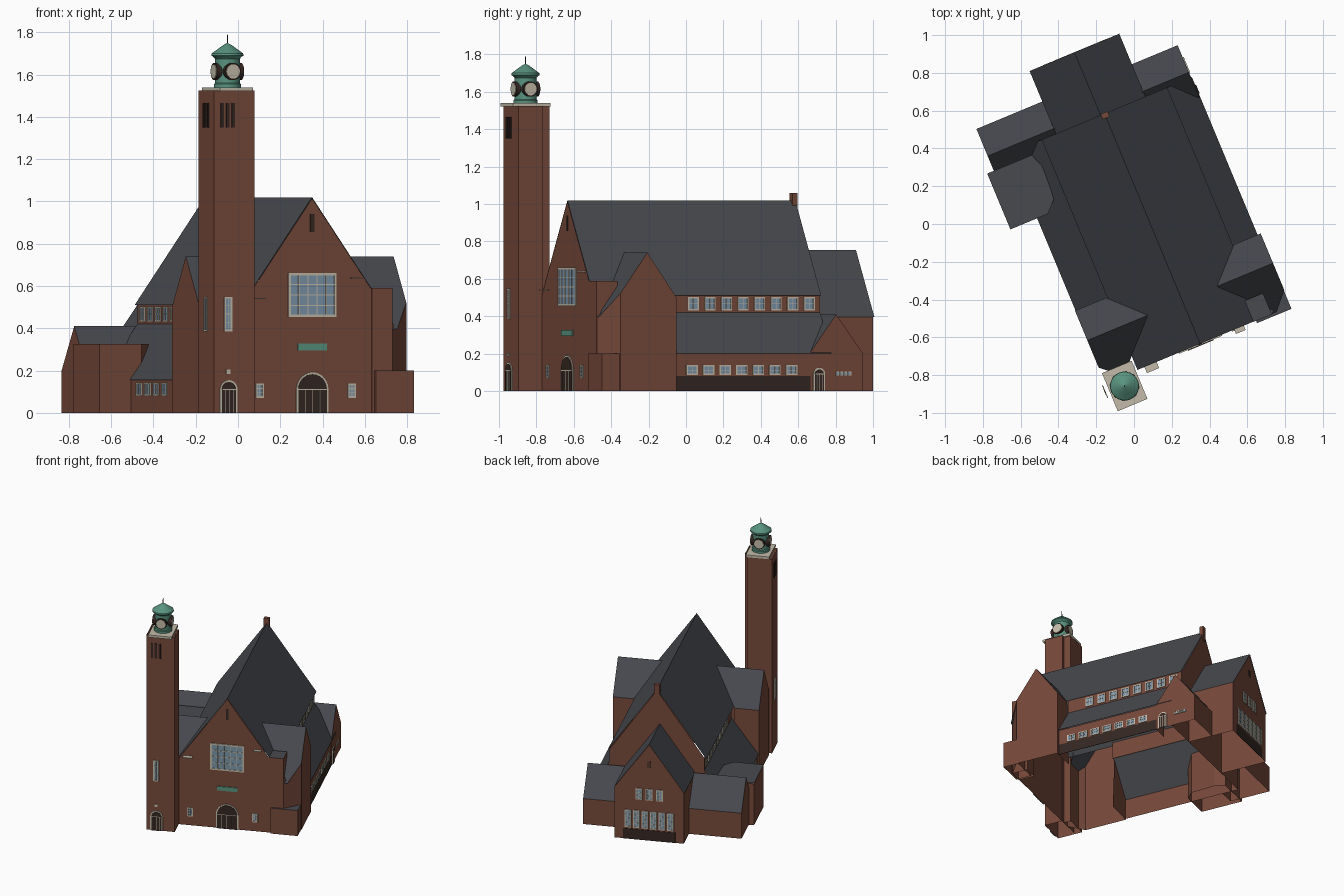
import bpy, bmesh, math
from mathutils import Matrix, Vector

if "Cube" in bpy.data.objects:
    bpy.data.objects.remove(bpy.data.objects["Cube"])

# The church is turned about z: u = across the nave, v = towards the back
ROT = Matrix.Rotation(math.radians(22.6), 4, 'Z')

def mat(name, r, g, b):
    m = bpy.data.materials.new(name)
    m.diffuse_color = (r, g, b, 1)
    m.use_nodes = True
    m.node_tree.nodes["Principled BSDF"].inputs["Base Color"].default_value = m.diffuse_color
    return m

BRICK = mat("brick", .18, .065, .042)
SLATE = mat("slate", .065, .068, .078)
STONE = mat("stone", .55, .5, .4)
GLASS = mat("glass", .2, .3, .4)
DARK = mat("dark", .035, .02, .016)
COPPER = mat("copper", .1, .29, .21)

def faces(name, polys, m):
    """Object from polygons given in building coordinates."""
    bm = bmesh.new()
    for p in polys:
        bm.faces.new([bm.verts.new(ROT @ Vector(q)) for q in p])
    bmesh.ops.remove_doubles(bm, verts=bm.verts, dist=1e-5)
    bmesh.ops.recalc_face_normals(bm, faces=bm.faces)
    me = bpy.data.meshes.new(name)
    bm.to_mesh(me)
    bm.free()
    me.materials.append(m)
    ob = bpy.data.objects.new(name, me)
    bpy.context.collection.objects.link(ob)
    return ob

def sides(pts, z0, z1):
    return [[(*a, z0), (*b, z0), (*b, z1), (*a, z1)] for a, b in zip(pts, pts[1:] + pts[:1])]

def rect(u0, u1, v0, v1):
    return [(u0, v0), (u1, v0), (u1, v1), (u0, v1)]

def box(u0, u1, v0, v1, z0, z1):
    r = rect(u0, u1, v0, v1)
    return sides(r, z0, z1) + [[(*p, z) for p in r] for z in (z0, z1)]

def slab(face, off, outline, d):
    """Shallow panel standing d proud of a wall: face F, B, L or R at offset."""
    def pos(s, z, k):
        return {'F': (s, off - k, z), 'B': (s, off + k, z),
                'R': (off + k, s, z), 'L': (off - k, s, z)}[face]
    n = len(outline)
    return [[pos(*p, d) for p in outline]] + [
        [pos(*outline[i], 0), pos(*outline[(i + 1) % n], 0),
         pos(*outline[(i + 1) % n], d), pos(*outline[i], d)] for i in range(n)]

def windows(name, face, off, centres, z0, z1, w, cols=2, rows=2, t=.004):
    glass, frame = [], []
    for c in centres:
        a, b = c - w / 2, c + w / 2
        glass += slab(face, off, rect(a, b, z0, z1), .003)
        for i in range(cols + 1):
            s = a + w * i / cols
            h = t if i in (0, cols) else t * .4
            frame += slab(face, off, rect(s - h, s + h, z0, z1), .006)
        for i in range(rows + 1):
            z = z0 + (z1 - z0) * i / rows
            h = t if i in (0, rows) else t * .4
            frame += slab(face, off, rect(a - t, b + t, z - h, z + h), .006)
    faces(name + "_glass", glass, GLASS)
    faces(name + "_frames", frame, STONE)

def arch(c, r, top):
    return [(c - r, 0)] + [(c - r * math.cos(math.pi * i / 12), top - r + r * math.sin(math.pi * i / 12))
                           for i in range(13)] + [(c + r, 0)]

def door(name, face, off, c, r, top):
    faces(name + "_surround", slab(face, off, arch(c, r, top), .005), STONE)
    faces(name, slab(face, off, arch(c, r - .009, top - .009), .008), DARK)
    bars = []
    for i in range(-1, 2):
        bars += slab(face, off, rect(c + i * r * .45 - .0015, c + i * r * .45 + .0015, 0, top - r), .01)
    bars += slab(face, off, rect(c - r + .009, c + r - .009, top - r - .002, top - r + .002), .01)
    faces(name + "_bars", bars, STONE)

def spread(a, b, n):
    return [a + (b - a) * i / (n - 1) for i in range(n)]

# Nave: ridge at u = C, steep roof down to the clerestory
C, F, B = .08, -.72, .60
faces("nave_roof", [[(C, F, 1.02), (C, B, 1.02), (C + s * .36, B, .51), (C + s * .36, F, .51)]
                    for s in (1, -1)], SLATE)
faces("nave_front_wall", [[(-.465, F, 0), (.43, F, 0), (.43, F, .52), (C, F, 1.015),
                           (-.32, F, .45), (-.465, F, .4)]], BRICK)
faces("nave_back_wall", [[(-.265, B, 0), (.425, B, 0), (.425, B, .52), (C, B, 1.015), (-.265, B, .52)]], BRICK)
faces("clerestory_walls", [[(u, -.31, .4), (u, B, .4), (u, B, .53), (u, -.31, .53)]
                           for u in (-.265, .425)], BRICK)
faces("ridge_chimney", box(.06, .1, .575, .605, .95, 1.06), BRICK)

# Side aisles with lean-to roofs
for side, ui, uo, ze in (("right", .425, .582, .2), ("left", -.265, -.462, .155)):
    faces(side + "_aisle_roof", [[(ui, -.31, .42), (ui, B, .42), (uo, B, ze), (uo, -.31, ze)]], SLATE)
    w = uo - math.copysign(.008, uo)
    faces(side + "_aisle_walls", [[(w, -.31, 0), (w, B, 0), (w, B, ze), (w, -.31, ze)],
                                  [(w, B, 0), (ui, B, 0), (ui, B, .42), (w, B, ze)]], BRICK)
faces("right_aisle_plinth", slab('R', .574, rect(-.3, .48, 0, .08), .003), DARK)
windows("right_clerestory", 'R', .425, spread(-.135, .535, 8), .435, .5, .055)
windows("left_clerestory", 'L', -.265, spread(-.135, .535, 8), .435, .5, .055)
windows("right_aisle_windows", 'R', .574, spread(-.205, .37, 7), .09, .135, .058)
windows("left_aisle_windows", 'L', -.454, spread(-.19, .12, 4), .085, .14, .06)

# Front transepts: gable outwards, front corner cut diagonally
for side, s, uo, uc in (("right", 1, .6, .49), ("left", -1, -.465, -.36)):
    apex, inner = (uo, -.474, .74), (C + s * .198, -.474, .74)
    faces(side + "_transept_roof", [
        [apex, inner, (C + s * .367, -.304, .5), (uo, -.304, .5)],
        [apex, inner, (C + s * .437, F, .396), (uc, F, .396), (uo, -.63, .522)]], SLATE)
    faces(side + "_transept_walls", [
        [(uo, -.63, 0), (uo, -.63, .522), apex, (uo, -.304, .5), (uo, -.304, 0)],
        [(uo, -.63, 0), (uo, -.63, .522), (uc, F, .396), (uc, F, 0)],
        [(uo, -.304, 0), (uo, -.304, .5), (C + s * .367, -.304, .5), (C + s * .34, -.304, 0)]], BRICK)

# Stair turret and low block at the right front corner
faces("corner_turret", box(.385, .49, -.722, -.6, 0, .59)[:-2], BRICK)
faces("corner_turret_top", [[(*p, .59) for p in rect(.385, .49, -.722, -.6)]], SLATE)
faces("corner_block", sides(rect(.4, .597, -.735, -.62), 0, .2), BRICK)
faces("corner_block_top", [[(*p, .2) for p in rect(.4, .597, -.735, -.62)]], SLATE)

# Choir at the back
K, KB = .058, .955
faces("choir_roof", [[(K, B, .755), (K, KB + .005, .755), (K + s * .257, KB + .005, .395), (K + s * .257, B, .395)]
                     for s in (1, -1)], SLATE)
faces("choir_walls", [[(K - .252, KB, 0), (K + .252, KB, 0), (K + .252, KB, .4), (K, KB, .75), (K - .252, KB, .4)]]
      + [[(K + s * .252, B, 0), (K + s * .252, KB, 0), (K + s * .252, KB, .4), (K + s * .252, B, .4)]
         for s in (1, -1)], BRICK)
faces("choir_plinth", slab('B', KB, rect(K - .19, K + .19, 0, .08), .003), DARK)
windows("choir_lower_windows", 'B', KB, spread(K - .155, K + .155, 6), .095, .225, .042, 2, 4)
windows("choir_upper_windows", 'B', KB, spread(K - .075, K + .075, 3), .32, .4, .042, 2, 3)
faces("choir_slits", [p for c in (-.008, .008) for p in
                      slab('B', KB, rect(K + c - .004, K + c + .004, .57, .62), .003)], DARK)

# Rear wings beside the choir
for side, s, uo, ui in (("right", 1, .577, .31), ("left", -1, -.577, -.194)):
    faces(side + "_wing_roof", [[(ui, .63, .41), (uo, .63, .41), (uo, v, .2), (ui, v, .2)]
                                for v in (.475, .785)], SLATE)
    faces(side + "_wing_walls", [
        [(uo, .475, 0), (uo, .785, 0), (uo, .785, .2), (uo, .63, .41), (uo, .475, .2)],
        [(uo, .785, 0), (ui, .785, 0), (ui, .785, .2), (uo, .785, .2)],
        [(uo, .475, 0), (s * .45, .475, 0), (s * .45, .475, .2), (uo, .475, .2)]], BRICK)
door("wing_door", 'R', .577, .53, .034, .125)
windows("wing_windows", 'R', .577, spread(.635, .705, 4), .085, .102, .016, 1, 1, .002)

# Flat-roofed annex on the left with a cut inner corner
annex = [(-.615, .225), (-.4, .225), (-.34, .285), (-.33, .47), (-.36, .545), (-.615, .545)]
faces("annex_walls", sides(annex, 0, .325), BRICK)
faces("annex_roof", [[(*p, .33) for p in annex]], SLATE)

# Front gable details
windows("great_window", 'F', F, [.08], .46, .655, .235, 5, 4, .006)
windows("front_small_windows", 'F', F, [-.19, .282], .075, .135, .034, 2, 3)
door("main_door", 'F', F, C, .082, .192)
faces("gable_slit", slab('F', F, rect(.07, .09, .855, .94), .003), DARK)
faces("name_plate", slab('F', F, rect(.005, .155, .295, .328), .006), COPPER)
faces("kneeler_stones", box(-.24, -.17, -.755, -.71, .538, .544)
      + box(.275, .33, -.745, -.7, .635, .641), STONE)

# Tower shaft, stepped at the back
shaft = [(-.48, -.856), (-.273, -.856), (-.273, -.715), (-.3, -.715), (-.3, -.665), (-.48, -.665)]
faces("tower_shaft", sides(shaft, 0, 1.525), BRICK)
faces("tower_cap", box(-.46, -.29, -.882, -.664, 1.522, 1.54), STONE)
door("tower_door", 'F', -.856, -.405, .045, .155)
windows("tower_front_window", 'F', -.856, [-.408], .39, .545, .032, 2, 4)
windows("tower_left_window", 'L', -.48, [-.76], .39, .545, .032, 2, 4)
faces("tower_keystone", slab('F', -.856, rect(-.417, -.397, .185, .205), .006), STONE)
faces("tower_louvres", [p for i in (-1, 0, 1) for p in
      slab('F', -.856, rect(-.41 + i * .028 - .008, -.41 + i * .028 + .008, 1.35, 1.465), .004)
      + slab('L', -.48, rect(-.76 + i * .028 - .008, -.76 + i * .028 + .008, 1.35, 1.465), .004)], DARK)

# Copper lantern: turned profile, clock faces on four sides, finial
LU, LV = -.376, -.773
def ring(r, z, n=24):
    return [(LU + r * math.cos(2 * math.pi * i / n), LV + r * math.sin(2 * math.pi * i / n), z) for i in range(n)]
def lathe(name, prof, m):
    polys = []
    for a, b in zip(prof, prof[1:]):
        p, q = ring(*a), ring(*b)
        polys += [[p[i], p[i - 1], q[i - 1], q[i]] for i in range(len(p))]
    ob = faces(name, polys, m)
    bpy.context.view_layer.objects.active = ob
    ob.select_set(True)
    bpy.ops.object.shade_smooth_by_angle(angle=math.radians(30))
    ob.select_set(False)
lathe("lantern", [(.065, 1.54), (.065, 1.555), (.059, 1.56), (.059, 1.675), (.068, 1.685),
                  (.077, 1.69), (.075, 1.7), (.045, 1.722), (.02, 1.74), (.001, 1.75)], COPPER)
lathe("finial", [(.003, 1.745), (.003, 1.765), (.0015, 1.79), (.0003, 1.791)], DARK)
def disc(c, r):
    return [(c + r * math.cos(math.pi * i / 12), 1.615 + r * math.sin(math.pi * i / 12)) for i in range(24)]
rims, dials = [], []
for f, off, c in (('F', LV - .04, LU), ('B', LV + .04, LU), ('L', LU - .04, LV), ('R', LU + .04, LV)):
    rims += slab(f, off, disc(c, .041), .029)
    dials += slab(f, off, disc(c, .034), .032)
faces("clock_rims", rims, DARK)
faces("clock_dials", dials, STONE)
